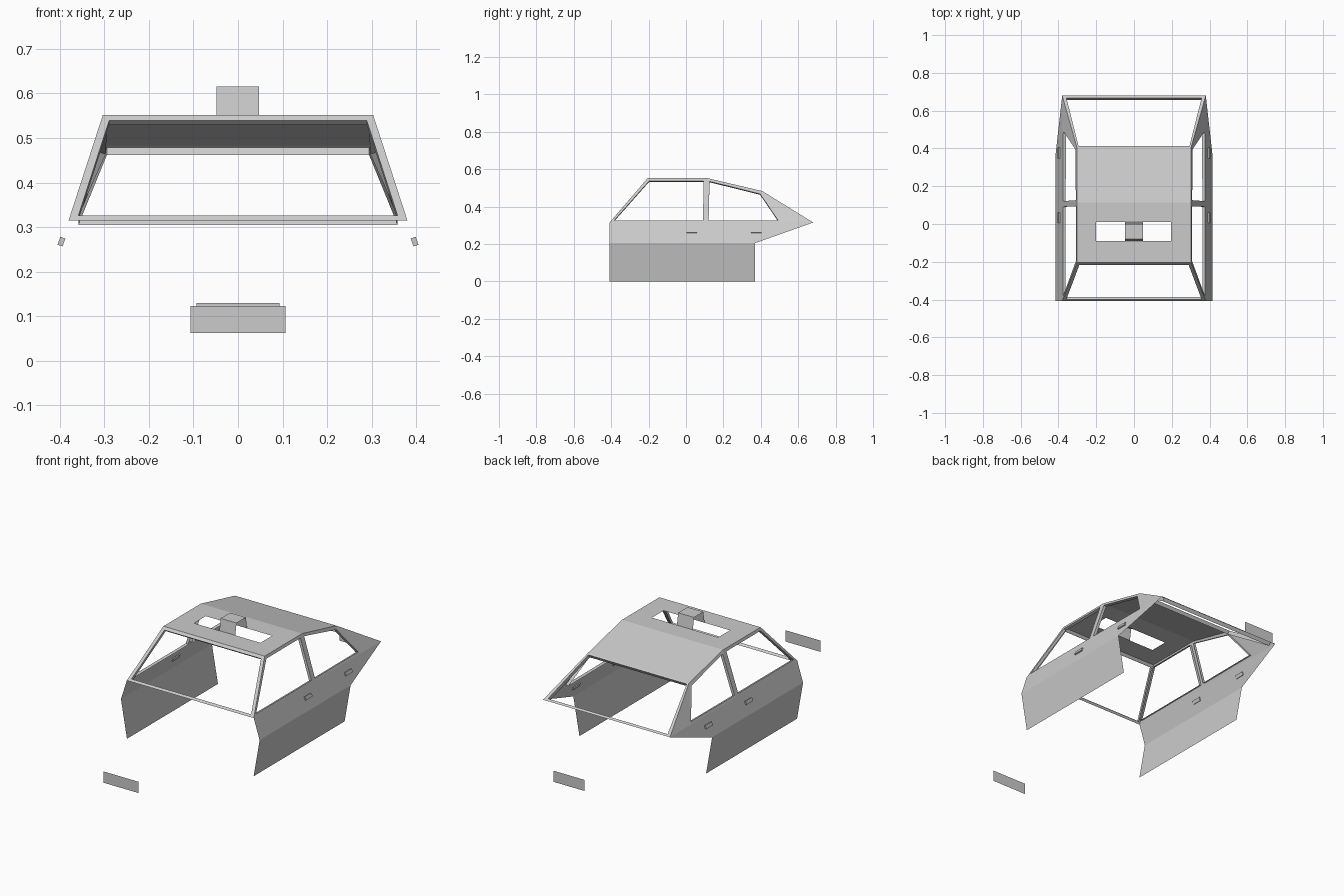
import bpy
from math import radians
from mathutils import Vector

if "Cube" in bpy.data.objects:
    bpy.data.objects.remove(bpy.data.objects["Cube"])

BELT, TOP, REAR = 0.315, 0.552, 0.483      # heights: belt line, roof, roof rear edge
XB, XT, XW = 0.38, 0.303, 0.415            # half widths: belt, roof, widest door line
CENTRE = Vector((0, 0.1, 0.3))


def mesh(name, verts, faces):
    me = bpy.data.meshes.new(name)
    me.from_pydata([tuple(v) for v in verts], [], faces)
    me.update()
    ob = bpy.data.objects.new(name, me)
    bpy.context.collection.objects.link(ob)
    return ob


def frame(name, outer, inner, depth=0.015):
    """Flat ring around an opening, with a flange turned inward along its edge."""
    n = len(outer)
    inner = [Vector(p) for p in inner]
    verts = [Vector(p) for p in outer] + inner
    faces = [(i, (i + 1) % n, n + (i + 1) % n, n + i) for i in range(n)]
    if depth:
        normal = (inner[1] - inner[0]).cross(inner[-1] - inner[0]).normalized()
        if normal.dot(CENTRE - inner[0]) < 0:
            normal = -normal
        verts += [p + normal * depth for p in inner]
        faces += [(n + i, n + (i + 1) % n, 2 * n + (i + 1) % n, 2 * n + i) for i in range(n)]
    return mesh(name, verts, faces)


def trapezoid(bottom, top):
    (xb, yb, zb), (xt, yt, zt) = bottom, top
    return [(-xb, yb, zb), (xb, yb, zb), (xt, yt, zt), (-xt, yt, zt)]


def side_points(profile, s):
    """Place (y, z) points on the leaning cabin side."""
    pts = []
    for y, z in profile:
        t = min(max((y - 0.115) / 0.293, 0), 1)
        zt = TOP + (REAR - TOP) * t
        pts.append((s * (XT + (XB - XT) * (zt - z) / (zt - BELT)), y, z))
    return pts


def rect(x0, x1, y0, y1, z):
    return [(x0, y0, z), (x1, y0, z), (x1, y1, z), (x0, y1, z)]


# windscreen and rear window surrounds
frame("windscreen_frame", trapezoid((XB, -0.408, BELT), (XT, -0.205, TOP)),
      trapezoid((0.358, -0.399, 0.326), (0.289, -0.216, 0.539)))
frame("rear_window_frame", trapezoid((XB, 0.68, BELT), (XT, 0.408, REAR)),
      trapezoid((0.358, 0.668, 0.322), (0.294, 0.414, 0.479)), 0.02)

# roof with opening, and its sloping rear part
frame("roof_front", rect(-XT, XT, -0.205, 0.115, TOP), rect(-0.2, 0.197, -0.09, 0.01, TOP), 0)
mesh("roof_rear", trapezoid((XT, 0.115, TOP), (XT, 0.408, REAR)), [(0, 1, 2, 3)])

# open-ended roof sign: profile swept across x
sign = [(-0.09, TOP), (-0.08, 0.615), (0.0, 0.615), (0.01, TOP)]
mesh("roof_sign", [(x, y, z) for x in (-0.048, 0.047) for y, z in sign],
     [(i, i + 1, i + 5, i + 4) for i in range(3)])

for s, side in ((-1, "left"), (1, "right")):
    # side window surrounds
    frame(f"front_window_frame_{side}",
          side_points([(-0.408, BELT), (0.107, BELT), (0.115, TOP), (-0.205, TOP)], s),
          side_points([(-0.383, 0.327), (0.091, 0.327), (0.094, 0.537), (-0.197, 0.537)], s))
    frame(f"rear_window_side_frame_{side}",
          side_points([(0.107, BELT), (0.115, TOP), (0.408, REAR), (0.505, BELT)], s),
          side_points([(0.121, 0.327), (0.126, 0.535), (0.396, 0.468), (0.492, 0.327)], s))
    # triangular rear pillar
    mesh(f"rear_pillar_{side}",
         [(s * XT, 0.408, REAR), (s * XB, 0.68, BELT), (s * XB, 0.505, BELT)], [(0, 1, 2)])
    # upper and lower door panels
    mesh(f"door_panel_{side}",
         [(s * XB, -0.408, BELT), (s * XB, 0.68, BELT), (s * XW, 0.37, 0.205),
          (s * XW, -0.408, 0.205), (s * 0.379, 0.37, 0), (s * 0.379, -0.408, 0)],
         [(0, 1, 2, 3), (3, 2, 4, 5)])
    # door handles
    for y, which in ((0.032, "front"), (0.376, "rear")):
        bpy.ops.mesh.primitive_cube_add(size=1, location=(s * 0.396, y, 0.2675),
                                        rotation=(0, radians(-20 * s), 0))
        handle = bpy.context.object
        handle.name = f"{which}_door_handle_{side}"
        handle.scale = (0.012, 0.056, 0.019)

# number plates
for name, y, hw, z0, z1 in (("front_plate", -1, 0.106, 0.062, 0.123),
                            ("rear_plate", 1, 0.093, 0.07, 0.13)):
    mesh(name, [(-hw, y, z0), (hw, y, z0), (hw, y, z1), (-hw, y, z1)], [(0, 1, 2, 3)])
